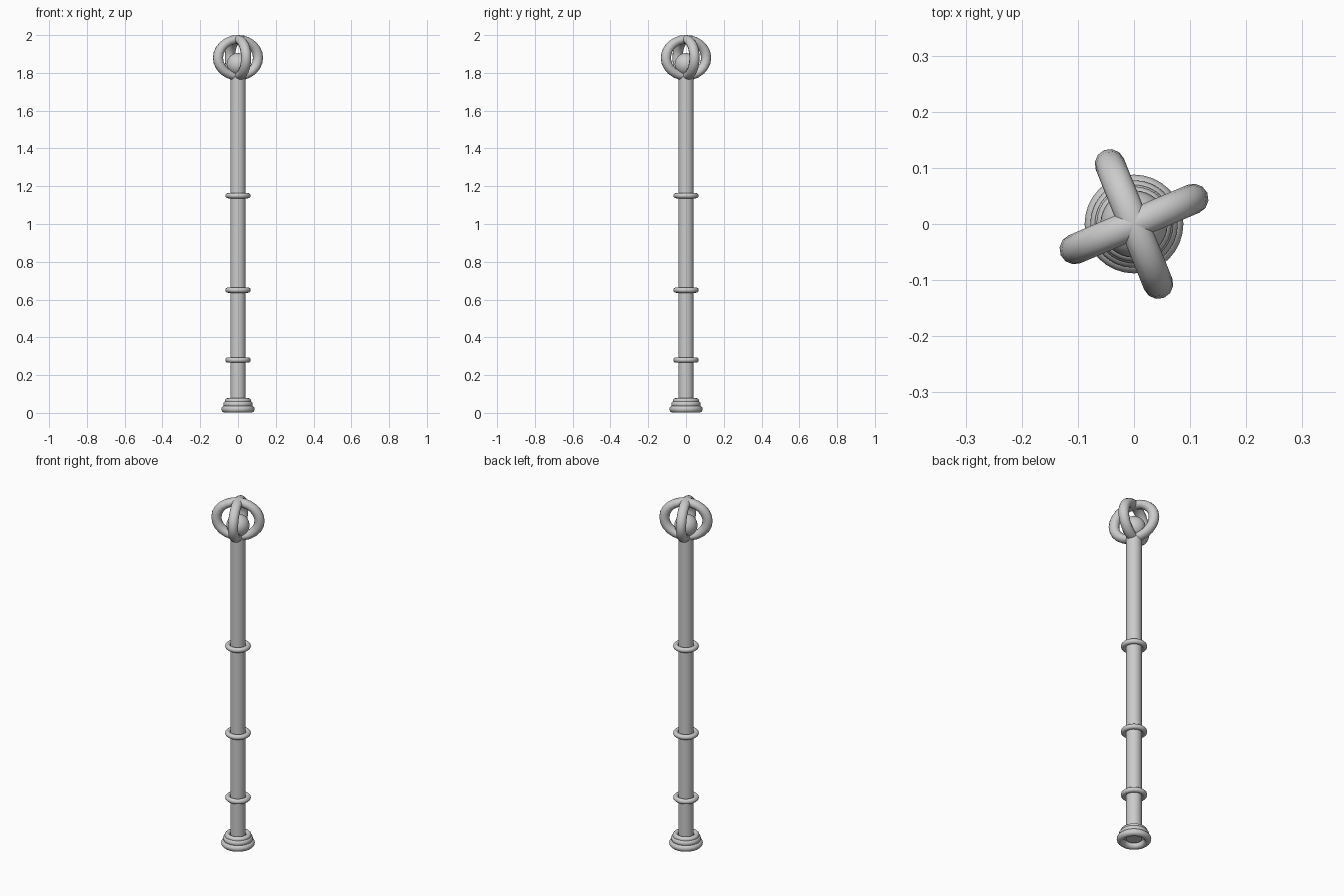
import bpy
from math import radians

if "Cube" in bpy.data.objects:
    bpy.data.objects.remove(bpy.data.objects["Cube"])


def finish(obj, name, angle=40):
    obj.name = name
    bpy.ops.object.shade_smooth_by_angle(angle=radians(angle))
    return obj


def torus(name, z, outer, tube, rot=(0, 0, 0), squash=1.0, major=32, minor=12):
    bpy.ops.mesh.primitive_torus_add(
        major_radius=outer - tube, minor_radius=tube,
        major_segments=major, minor_segments=minor,
        location=(0, 0, z), rotation=rot)
    obj = bpy.context.object
    obj.scale.y = squash
    return finish(obj, name)


# Long shaft
bpy.ops.mesh.primitive_cylinder_add(vertices=32, radius=0.04, depth=1.76, location=(0, 0, 0.90))
finish(bpy.context.object, "shaft")

# Stepped foot made of stacked rings
for i, (z, outer, tube) in enumerate([(0.02, 0.088, 0.019), (0.046, 0.078, 0.018), (0.064, 0.07, 0.014)]):
    torus(f"foot_ring_{i + 1}", z, outer, tube)

# Collars along the shaft
for i, z in enumerate((0.28, 0.65, 1.15)):
    torus(f"collar_{i + 1}", z, 0.067, 0.014)

# Two crossed upright hoops forming the head cage
for i, turn in enumerate((23, 112)):
    torus(f"head_hoop_{i + 1}", 1.88, 0.142, 0.027,
          rot=(radians(90), 0, radians(turn)), squash=0.85, major=24)

# Orb held inside the cage
bpy.ops.mesh.primitive_uv_sphere_add(segments=32, ring_count=16, radius=0.06, location=(0, 0, 1.845))
finish(bpy.context.object, "orb")
